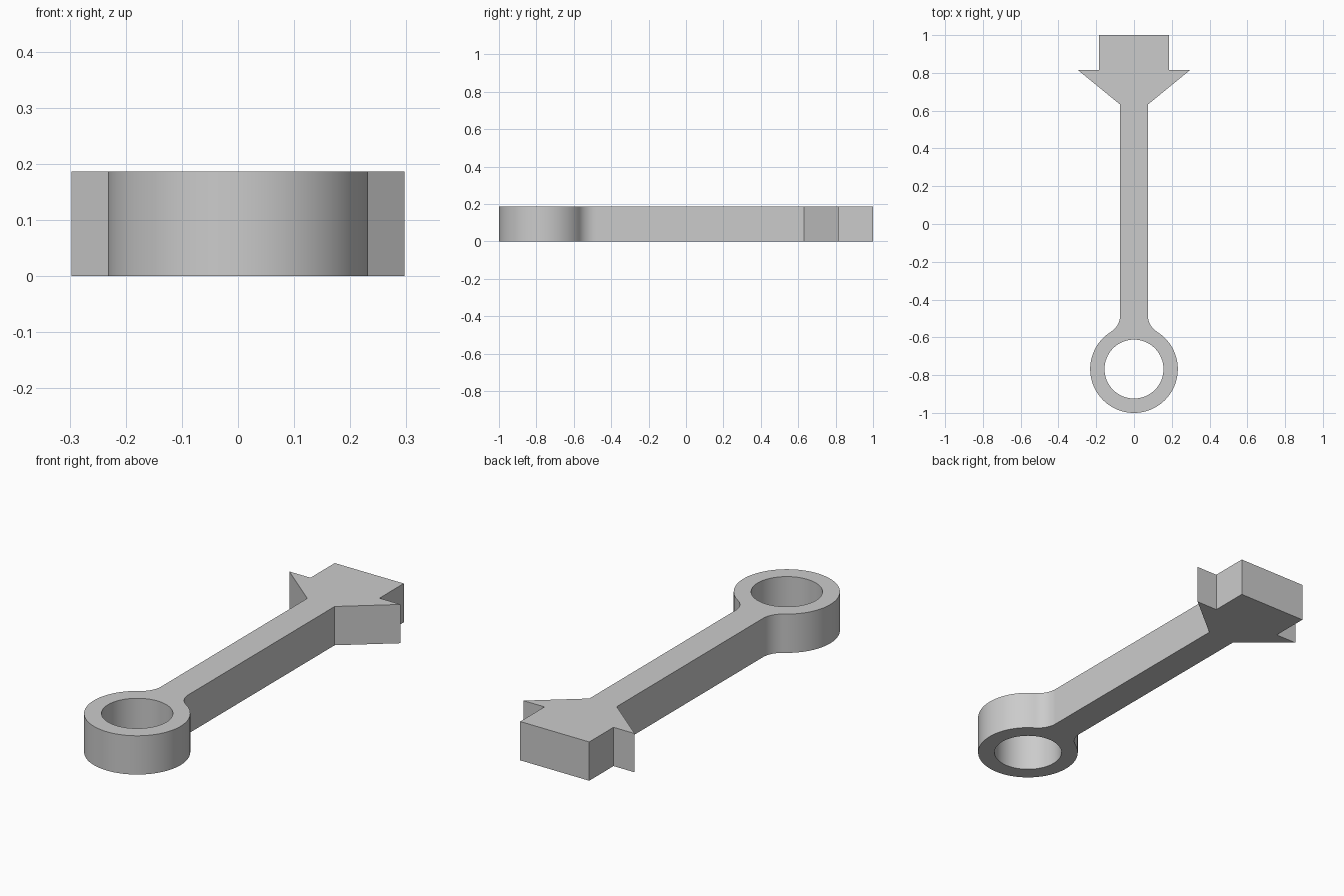
import bpy
import bmesh
from math import atan2, cos, pi, sin, sqrt
from mathutils import Vector

if "Cube" in bpy.data.objects:
    bpy.data.objects.remove(bpy.data.objects["Cube"], do_unlink=True)

THICK = 0.187
RING_Y, RING_R, HOLE_R = -0.768, 0.232, 0.156
SHAFT, FILLET = 0.073, 0.105

grey = bpy.data.materials.new("plain grey")
grey.use_nodes = True
colour = (0.6, 0.6, 0.6, 1)
grey.diffuse_color = colour
grey.node_tree.nodes["Principled BSDF"].inputs["Base Color"].default_value = colour


def arc(cx, cy, r, start, end, steps):
    angles = [start + (end - start) * i / steps for i in range(steps + 1)]
    return [(cx + r * cos(a), cy + r * sin(a)) for a in angles]


# Right half of the outline: ring, fillet, shaft, barb and end block
fillet_x = SHAFT + FILLET
rise = sqrt((RING_R + FILLET) ** 2 - fillet_x ** 2)
touch = atan2(rise, fillet_x)
half = arc(0, RING_Y, RING_R, -pi / 2, touch, 40)
half += arc(fillet_x, RING_Y + rise, FILLET, pi + touch, pi, 12)[1:]
half += [(SHAFT, 0.632), (0.297, 0.815), (0.184, 0.815), (0.184, 1)]

# Mirror it, leaving out the shared point at the bottom of the ring
outline = half + [(-x, y) for x, y in reversed(half[1:])]
hole = arc(0, RING_Y, HOLE_R, 0, 2 * pi, 64)[:-1]

# Fill between the loops and raise to full thickness
bm = bmesh.new()
edges = []
for loop in (outline, hole):
    verts = [bm.verts.new((x, y, 0)) for x, y in loop]
    edges += [bm.edges.new((v, verts[i - 1])) for i, v in enumerate(verts)]
bmesh.ops.triangle_fill(bm, edges=edges, use_beauty=True, normal=Vector((0, 0, 1)))
extruded = bmesh.ops.extrude_face_region(bm, geom=bm.faces[:], use_keep_orig=True)
top = [g for g in extruded["geom"] if isinstance(g, bmesh.types.BMVert)]
bmesh.ops.translate(bm, verts=top, vec=(0, 0, THICK))
bmesh.ops.recalc_face_normals(bm, faces=bm.faces[:])

mesh = bpy.data.meshes.new("ring_ended_rod")
bm.to_mesh(mesh)
bm.free()
mesh.materials.append(grey)
rod = bpy.data.objects.new("ring_ended_rod", mesh)
bpy.context.collection.objects.link(rod)

# Smooth curved walls, crisp rims and corners
bpy.ops.object.select_all(action="DESELECT")
rod.select_set(True)
bpy.context.view_layer.objects.active = rod
bpy.ops.object.shade_smooth_by_angle(angle=pi / 6)
